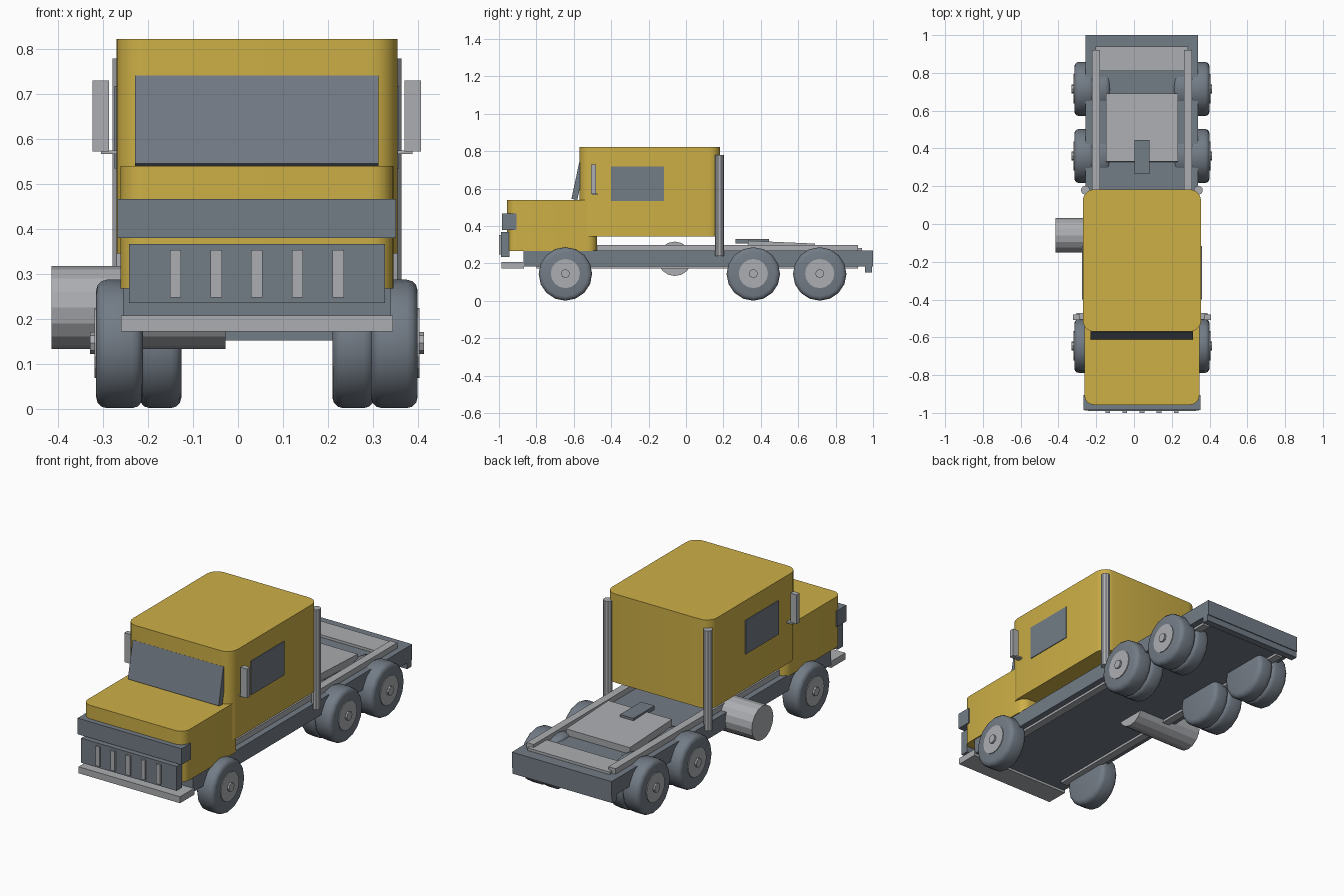
import bpy, bmesh
from math import radians
from mathutils import Matrix, Vector

if "Cube" in bpy.data.objects:
    bpy.data.objects.remove(bpy.data.objects["Cube"])

CX = 0.042  # centre line of the truck, shifted by the side tank


def material(name, rgb):
    m = bpy.data.materials.new(name)
    m.use_nodes = True
    m.diffuse_color = (*rgb, 1)
    m.node_tree.nodes["Principled BSDF"].inputs["Base Color"].default_value = (*rgb, 1)
    return m


YELLOW = material("yellow_paint", (0.61, 0.43, 0.062))
SLATE = material("slate_grey", (0.17, 0.2, 0.238))
LIGHT = material("light_grey", (0.41, 0.42, 0.44))


def finish(name, bm, mat, smooth=False):
    mesh = bpy.data.meshes.new(name)
    bmesh.ops.recalc_face_normals(bm, faces=bm.faces)
    bm.to_mesh(mesh)
    bm.free()
    mesh.materials.append(mat)
    ob = bpy.data.objects.new(name, mesh)
    bpy.context.collection.objects.link(ob)
    if smooth:
        bpy.ops.object.select_all(action='DESELECT')
        ob.select_set(True)
        bpy.context.view_layer.objects.active = ob
        bpy.ops.object.shade_smooth_by_angle(angle=radians(35))
    return ob


def box(name, mat, x, y, z, radius=0, tilt=0):
    """Box from x, y, z ranges; x is measured from the centre line.
    radius rounds the upright edges, tilt turns about x in degrees."""
    bm = bmesh.new()
    bmesh.ops.create_cube(bm, size=1)
    size = Vector([r[1] - r[0] for r in (x, y, z)])
    mid = Vector([(r[0] + r[1]) / 2 for r in (x, y, z)]) + Vector((CX, 0, 0))
    bmesh.ops.scale(bm, vec=size, verts=bm.verts)
    if radius:
        upright = [e for e in bm.edges
                   if abs(e.verts[0].co.z - e.verts[1].co.z) > size.z / 2]
        bmesh.ops.bevel(bm, geom=upright, offset=radius, segments=5,
                        profile=0.5, affect='EDGES')
    bmesh.ops.transform(bm, verts=bm.verts,
                        matrix=Matrix.Translation(mid) @ Matrix.Rotation(radians(tilt), 4, 'X'))
    return finish(name, bm, mat, smooth=radius > 0)


def wide(name, mat, half, y, z, **kw):
    return box(name, mat, (-half, half), y, z, **kw)


def cylinder(name, mat, r, length, centre, axis='X', sides=16, bevel=0, smooth=False):
    bm = bmesh.new()
    bmesh.ops.create_cone(bm, cap_ends=True, segments=sides,
                          radius1=r, radius2=r, depth=length)
    if bevel:
        rims = [e for e in bm.edges if abs(e.verts[0].co.z - e.verts[1].co.z) < 1e-5]
        bmesh.ops.bevel(bm, geom=rims, offset=bevel, segments=3,
                        profile=0.5, affect='EDGES')
    rot = Matrix.Rotation(radians(90), 4, 'Y') if axis == 'X' else Matrix()
    bmesh.ops.transform(bm, verts=bm.verts, matrix=Matrix.Translation(centre) @ rot)
    return finish(name, bm, mat, smooth)


# Cab and hood
wide("cab", YELLOW, 0.313, (-0.57, 0.183), (0.345, 0.823), radius=0.06)
wide("hood", YELLOW, 0.304, (-0.957, -0.475), (0.267, 0.54), radius=0.05)
wide("windshield", SLATE, 0.271, (-0.592, -0.56), (0.54, 0.74), tilt=-12)

# Front end
wide("upper_bumper", SLATE, 0.31, (-0.985, -0.905), (0.38, 0.467))
wide("grille", SLATE, 0.285, (-0.99, -0.945), (0.235, 0.367))
for i in range(5):
    x = (i - 2) * 0.0905
    box("grille_bar", LIGHT, (x - 0.0125, x + 0.0125), (-1.0, -0.98), (0.247, 0.353))
wide("lower_bumper", LIGHT, 0.303, (-0.987, -0.865), (0.172, 0.207))

# Chassis and rear deck
wide("chassis", SLATE, 0.298, (-0.87, 1.0), (0.185, 0.27))
wide("rear_bar", SLATE, 0.298, (0.957, 0.995), (0.152, 0.2))
wide("tail_plate", LIGHT, 0.245, (0.81, 0.94), (0.255, 0.284))
wide("hitch_plate", LIGHT, 0.19, (0.33, 0.69), (0.275, 0.314), tilt=-2.5)
wide("hitch_block", SLATE, 0.04, (0.265, 0.445), (0.308, 0.33))

# Side tank
cylinder("side_tank", LIGHT, 0.092, 0.387, (-0.2215, -0.06, 0.225))

for side, s in (("right", -1), ("left", 1)):
    def span(a, b):
        return sorted((s * a, s * b))

    # Parts repeated on both sides
    box(side + "_rail", LIGHT, span(0.223, 0.265), (-0.8, 0.92), (0.172, 0.3))
    box(side + "_window", SLATE, span(0.31, 0.317), (-0.4, -0.117), (0.535, 0.718))
    box(side + "_mirror", LIGHT, span(0.329, 0.366), (-0.507, -0.48), (0.572, 0.73))
    box(side + "_mirror_arm", LIGHT, span(0.29, 0.347), (-0.5, -0.472), (0.567, 0.575))
    cylinder(side + "_exhaust_stack", LIGHT, 0.024, 0.54,
             (CX + s * 0.299, 0.179, 0.51), axis='Z', sides=10)

    # Wheels: one tyre in front, pairs on the two rear axles
    for axle, y, tyres in (("front", -0.645, (0.306,)),
                           ("middle", 0.36, (0.306, 0.215)),
                           ("rear", 0.715, (0.306, 0.215))):
        tag = f"{side}_{axle}_"
        for x in tyres:
            width = 0.104 if x > 0.3 else 0.094
            cylinder(tag + "tyre", SLATE, 0.143, width, (CX + s * x, y, 0.144),
                     bevel=0.024, smooth=True)
        cylinder(tag + "hub", LIGHT, 0.078, 0.05, (CX + s * 0.337, y, 0.146))
        cylinder(tag + "hub_cap", LIGHT, 0.024, 0.05, (CX + s * 0.347, y, 0.146), sides=8)
